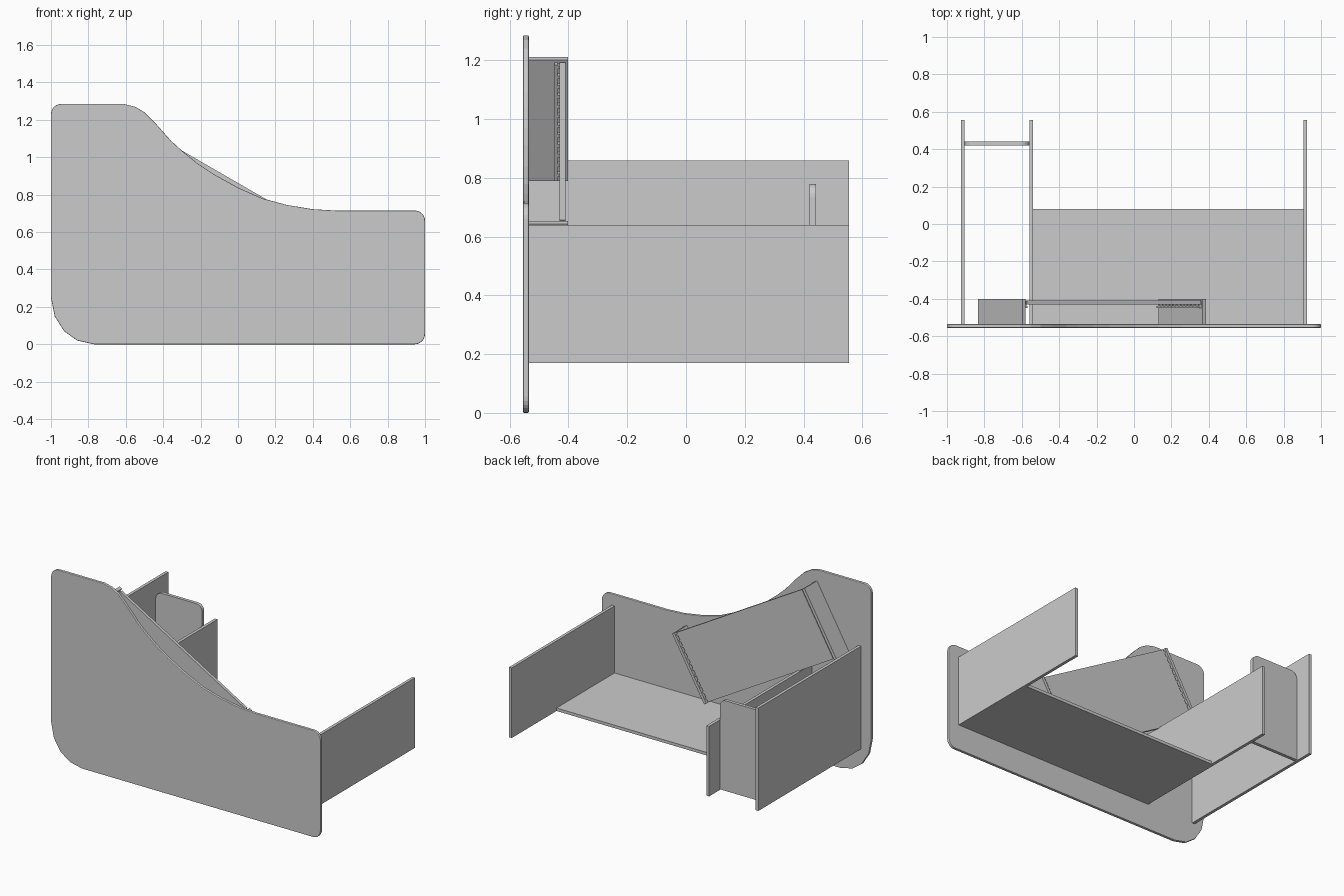
import bpy, math
from math import sin, cos, pi
from mathutils import Matrix, Vector

if "Cube" in bpy.data.objects:
    bpy.data.objects.remove(bpy.data.objects["Cube"])


def mesh_object(name, verts, faces):
    me = bpy.data.meshes.new(name)
    me.from_pydata(verts, [], faces)
    me.update()
    ob = bpy.data.objects.new(name, me)
    bpy.context.collection.objects.link(ob)
    return ob


def box(name, x, y, z, matrix=None):
    """Box from (min, max) ranges, optionally transformed."""
    v = [Vector((a, b, c)) for c in z for b in y for a in x]
    if matrix:
        v = [matrix @ p for p in v]
    return mesh_object(name, v, [(0, 2, 3, 1), (4, 5, 7, 6), (0, 1, 5, 4),
                                 (2, 6, 7, 3), (0, 4, 6, 2), (1, 3, 7, 5)])


def plate(name, outline, y0, y1):
    """Extrude an xz outline (counter-clockwise seen from the front) along y."""
    n = len(outline)
    v = [(x, y0, z) for x, z in outline] + [(x, y1, z) for x, z in outline]
    f = [tuple(range(n)), tuple(range(2 * n - 1, n - 1, -1))]
    f += [((i + 1) % n, i, i + n, (i + 1) % n + n) for i in range(n)]
    return mesh_object(name, v, f)


def corner(cx, cz, r, start, steps=6):
    return [(cx + r * cos(start + i * pi / 2 / steps),
             cz + r * sin(start + i * pi / 2 / steps)) for i in range(steps + 1)]


# Sweeping front panel
sweep = [(0.52, 0.715), (0.40, 0.722), (0.26, 0.745), (0.13, 0.78), (0, 0.838),
         (-0.13, 0.91), (-0.22, 0.97), (-0.30, 1.035), (-0.36, 1.09),
         (-0.44, 1.18), (-0.50, 1.24), (-0.55, 1.27), (-0.61, 1.285)]
outline = (corner(0.945, 0.055, 0.055, -pi / 2) + corner(0.945, 0.66, 0.055, 0)
           + sweep + corner(-0.945, 1.23, 0.055, pi / 2)
           + [(-1, 0.25), (-0.98, 0.15), (-0.93, 0.07), (-0.86, 0.02), (-0.77, 0)])
front = plate("front_panel", outline, -0.555, -0.535)
bev = front.modifiers.new("edge_round", 'BEVEL')
bev.width, bev.segments, bev.angle_limit = 0.004, 2, math.radians(60)

# Upright side panels
DEPTH = (-0.535, 0.555)
for name, x, top in (("left_side_panel", -0.915, 0.86),
                     ("middle_panel", -0.55, 0.64),
                     ("right_side_panel", 0.915, 0.64)):
    box(name, (x - 0.01, x + 0.01), DEPTH, (0.17, top))

# Low shelf and rear cabinet panel
box("shelf", (-0.54, 0.905), (-0.535, 0.08), (0.17, 0.19))
plate("cabinet_back_panel", [(-0.905, 0.175), (-0.56, 0.175)]
      + corner(-0.605, 0.735, 0.045, 0) + corner(-0.86, 0.735, 0.045, pi / 2),
      0.42, 0.442)

# Tilted board with its end brackets, built level then turned 30 degrees
tilt = Matrix.Translation((-0.225, 0, 0.7215)) @ Matrix.Rotation(math.radians(30), 4, 'Y')
HALF = 0.2375
box("tilted_board", (-0.537, 0.537), (-0.43, -0.41), (-HALF + 0.005, HALF - 0.003), tilt)
for side, s in (("left", -1), ("right", 1)):
    def span(a, b):
        return tuple(sorted((s * a, s * b)))
    box(side + "_bracket", span(0.547, 0.567), (-0.535, -0.402), (-HALF, HALF), tilt)
    box(side + "_ledge", span(0.53, 0.547), (-0.448, -0.438), (-HALF + 0.01, HALF - 0.01), tilt)
    # small teeth joining board and bracket
    for i in range(12):
        z = -HALF + 0.025 + i * 0.0385
        box(f"{side}_tooth_{i}", span(0.532, 0.549), (-0.440, -0.412), (z, z + 0.012), tilt)
